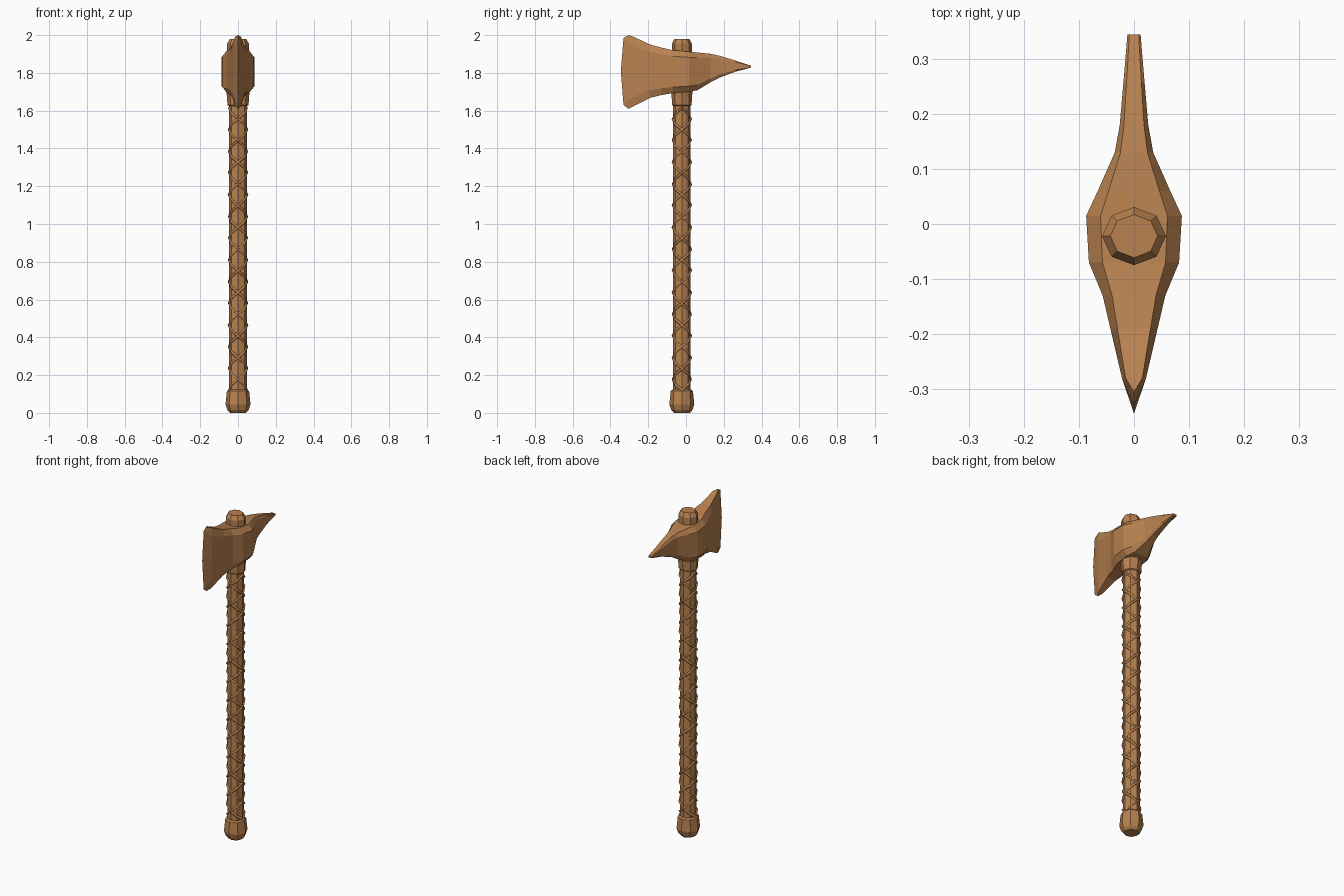
import bpy, bmesh
from math import sin, cos, pi

if "Cube" in bpy.data.objects:
    bpy.data.objects.remove(bpy.data.objects["Cube"])

AXIS_Y = -0.022  # shaft centre line

mat = bpy.data.materials.new("tan")
mat.diffuse_color = (0.48, 0.22, 0.08, 1)
mat.use_nodes = True
mat.node_tree.nodes["Principled BSDF"].inputs["Base Color"].default_value = mat.diffuse_color


def loft(name, rings):
    """Skin closed rings of equal size, cap both ends."""
    bm = bmesh.new()
    vr = [[bm.verts.new(p) for p in r] for r in rings]
    n = len(vr[0])
    for a, b in zip(vr, vr[1:]):
        for i in range(n):
            j = (i + 1) % n
            bm.faces.new((a[i], a[j], b[j], b[i]))
    bm.faces.new(vr[0])
    bm.faces.new(vr[-1])
    bmesh.ops.remove_doubles(bm, verts=bm.verts, dist=0.0005)
    bmesh.ops.recalc_face_normals(bm, faces=bm.faces)
    me = bpy.data.meshes.new(name)
    bm.to_mesh(me)
    bm.free()
    ob = bpy.data.objects.new(name, me)
    bpy.context.collection.objects.link(ob)
    me.materials.append(mat)
    return ob


def octagon(name, profile, sy=1.0):
    """Eight-sided turned part from (z, radius) pairs."""
    return loft(name, [[(r * cos(i * pi / 4), AXIS_Y + sy * r * sin(i * pi / 4), z)
                        for i in range(8)] for z, r in profile])


# Shaft, pommel, collar and top knob
octagon("shaft", [(0.06, 0.047), (1.92, 0.047)])
octagon("pommel", [(0, 0.042), (0.015, 0.056), (0.045, 0.066), (0.115, 0.059), (0.123, 0.05)])
octagon("collar", [(1.625, 0.05), (1.63, 0.056), (1.68, 0.059), (1.73, 0.066)], 0.92)
octagon("top_knob", [(1.85, 0.058), (1.955, 0.058), (1.98, 0.043)], 0.91)

# Axe head: (y, bottom z, top z, half width), swept from blade to spike
stations = [
    (-0.280, 1.622, 1.992, 0.022),
    (-0.190, 1.668, 1.950, 0.043),
    (-0.130, 1.683, 1.934, 0.057),
    (-0.070, 1.693, 1.920, 0.082),
    (0.015, 1.700, 1.912, 0.087),
    (0.060, 1.708, 1.908, 0.066),
    (0.130, 1.750, 1.901, 0.035),
    (0.180, 1.776, 1.890, 0.026),
    (0.260, 1.806, 1.866, 0.019),
    (0.345, 1.828, 1.838, 0.012),
]
heights = (0, 0.14, 0.5, 0.86, 1)
narrow = (0.7, 1, 1, 1, 0.7)


def head_ring(y, z0, z1, w):
    side = [(w * k, y, z0 + (z1 - z0) * t) for t, k in zip(heights, narrow)]
    return side + [(-x, yy, z) for x, yy, z in reversed(side)]


edge = [(0, -0.305, 1.61), (0, -0.331, 1.63), (0, -0.345, 1.81),
        (0, -0.331, 1.985), (0, -0.305, 2.0)]


def build_head():
    bm = bmesh.new()
    rings = [[bm.verts.new(p) for p in head_ring(*s)] for s in stations]
    for a, b in zip(rings, rings[1:]):
        for i in range(10):
            j = (i + 1) % 10
            bm.faces.new((a[i], a[j], b[j], b[i]))
    bm.faces.new(rings[-1])
    # Both cheeks meet in the curved cutting edge
    ev = [bm.verts.new(p) for p in edge]
    r = rings[0]
    for i in range(4):
        bm.faces.new((ev[i], ev[i + 1], r[i + 1], r[i]))
        bm.faces.new((ev[i], ev[i + 1], r[8 - i], r[9 - i]))
    bm.faces.new((ev[0], r[0], r[9]))
    bm.faces.new((ev[4], r[4], r[5]))
    bmesh.ops.recalc_face_normals(bm, faces=bm.faces)
    me = bpy.data.meshes.new("axe_head")
    bm.to_mesh(me)
    bm.free()
    me.materials.append(mat)
    bpy.context.collection.objects.link(bpy.data.objects.new("axe_head", me))


build_head()

# Criss-cross cord: two strands each way, bending at the shaft's corners
PITCH, Z0, Z1 = 0.23, 0.12, 1.63
steps = int((Z1 - Z0) / (PITCH / 8))
for hand in (1, -1):
    for start in (0, 4):
        cu = bpy.data.curves.new("cord_wrap", "CURVE")
        cu.dimensions = "3D"
        cu.bevel_depth = 0.0075
        cu.bevel_resolution = 0
        cu.use_fill_caps = True
        sp = cu.splines.new("POLY")
        sp.points.add(steps)
        for i, p in enumerate(sp.points):
            a = hand * (i + start) * pi / 4
            p.co = (0.047 * cos(a), AXIS_Y + 0.047 * sin(a), Z0 + i * PITCH / 8, 1)
        cu.materials.append(mat)
        ob = bpy.data.objects.new("cord_wrap", cu)
        bpy.context.collection.objects.link(ob)
        bpy.ops.object.select_all(action="DESELECT")
        ob.select_set(True)
        bpy.context.view_layer.objects.active = ob
        bpy.ops.object.convert(target="MESH")
